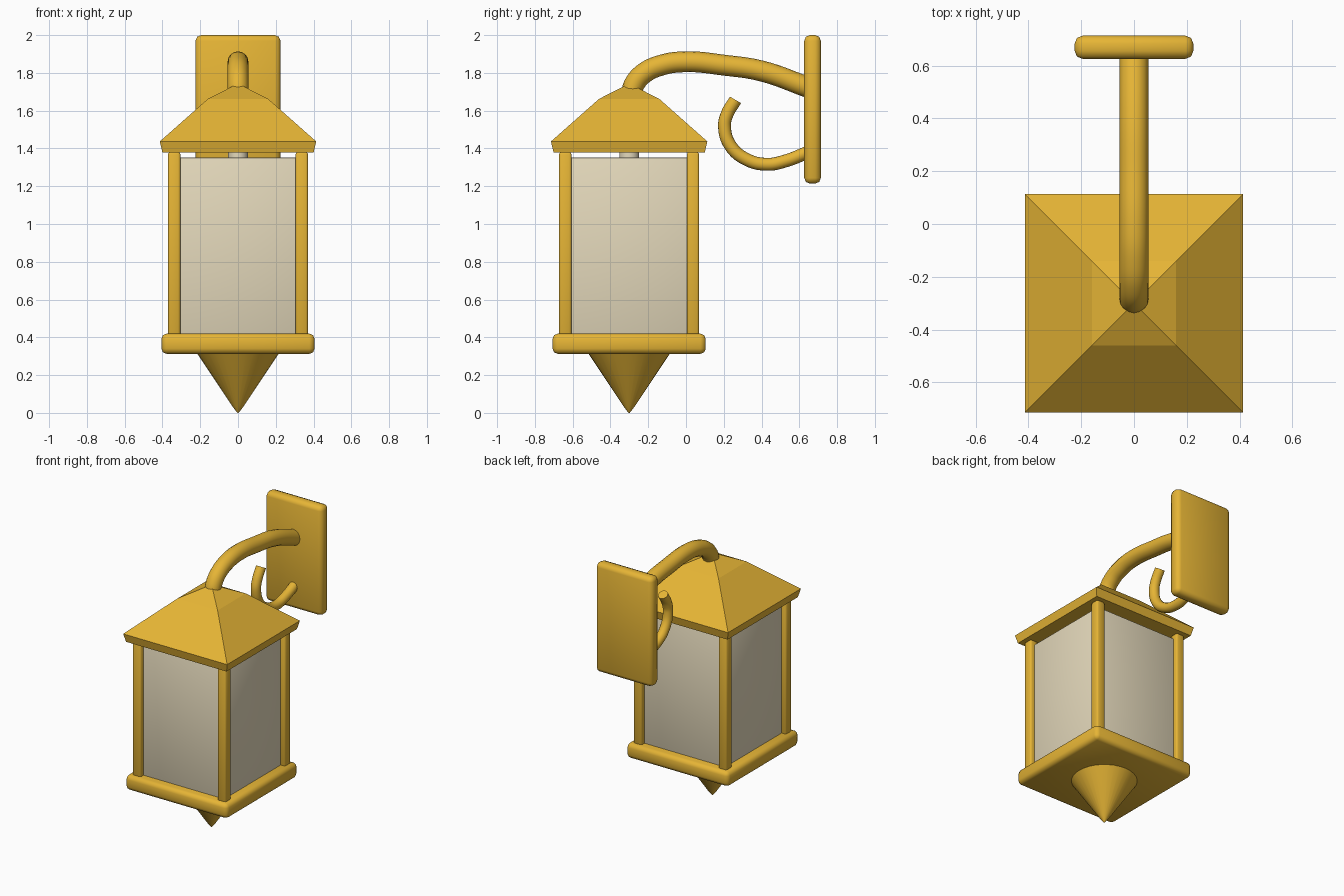
import bpy
import bmesh
from math import cos, sin, pi, sqrt, radians

cube = bpy.data.objects.get("Cube")
if cube:
    bpy.data.objects.remove(cube, do_unlink=True)

LY = -0.301  # lantern axis


def material(name, rgb):
    m = bpy.data.materials.new(name)
    m.use_nodes = True
    m.diffuse_color = (*rgb, 1)
    m.node_tree.nodes["Principled BSDF"].inputs["Base Color"].default_value = (*rgb, 1)
    return m


BRASS = material("brass", (0.79, 0.46, 0.036))
GLASS = material("cream glass", (0.78, 0.695, 0.5))


def activate(obj):
    bpy.ops.object.select_all(action='DESELECT')
    obj.select_set(True)
    bpy.context.view_layer.objects.active = obj


def add_mesh(name, bm, mat):
    bmesh.ops.recalc_face_normals(bm, faces=bm.faces)
    mesh = bpy.data.meshes.new(name)
    bm.to_mesh(mesh)
    bm.free()
    obj = bpy.data.objects.new(name, mesh)
    bpy.context.collection.objects.link(obj)
    mesh.materials.append(mat)
    return obj


def soft_box(name, center, size, bevel, mat):
    """Box with rounded, fully smooth edges."""
    bm = bmesh.new()
    bmesh.ops.create_cube(bm, size=1)
    bmesh.ops.scale(bm, vec=size, verts=bm.verts)
    bmesh.ops.translate(bm, vec=center, verts=bm.verts)
    bmesh.ops.bevel(bm, geom=bm.edges[:], offset=bevel, segments=2,
                    profile=0.5, affect='EDGES')
    for f in bm.faces:
        f.smooth = True
    return add_mesh(name, bm, mat)


def stacked(name, profile, sides, mat, square=False):
    """Closed solid from (half width, z) rings about the lantern axis."""
    bm = bmesh.new()
    rings = []
    for r, z in profile:
        k = r * sqrt(2) if square else r
        off = pi / 4 if square else 0
        rings.append([bm.verts.new((k * cos(off + 2 * pi * i / sides),
                                    LY + k * sin(off + 2 * pi * i / sides), z))
                      for i in range(sides)])
    for a, b in zip(rings, rings[1:]):
        for i in range(sides):
            j = (i + 1) % sides
            bm.faces.new((a[i], a[j], b[j], b[i]))
    bm.faces.new(rings[0])
    bm.faces.new(rings[-1])
    obj = add_mesh(name, bm, mat)
    if not square:
        activate(obj)
        bpy.ops.object.shade_smooth_by_angle(angle=radians(35))


def tube(name, points, radius, mat):
    """Round bar along a smooth path of (y, z) points."""
    cu = bpy.data.curves.new(name, 'CURVE')
    cu.dimensions = '3D'
    cu.bevel_depth = radius
    cu.bevel_resolution = 6
    cu.resolution_u = 8
    cu.use_fill_caps = True
    sp = cu.splines.new('BEZIER')
    sp.bezier_points.add(len(points) - 1)
    for bp, (y, z) in zip(sp.bezier_points, points):
        bp.co = (0, y, z)
        bp.handle_left_type = bp.handle_right_type = 'AUTO'
    cu.materials.append(mat)
    obj = bpy.data.objects.new(name, cu)
    bpy.context.collection.objects.link(obj)
    activate(obj)
    bpy.ops.object.convert(target='MESH')
    bpy.ops.object.shade_smooth_by_angle(angle=radians(40))


# Wall plate
soft_box("wall_plate", (0, 0.67, 1.607), (0.45, 0.088, 0.786), 0.03, BRASS)

# Curved bars on the plate
tube("support_arm", [(-0.29, 1.675), (-0.276, 1.735), (-0.225, 1.796), (-0.13, 1.841),
                     (0, 1.859), (0.2, 1.841), (0.4, 1.81), (0.66, 1.718)], 0.055, BRASS)
tube("lower_hook", [(0.262, 1.657), (0.217, 1.58), (0.204, 1.515), (0.235, 1.415),
                    (0.32, 1.342), (0.43, 1.316), (0.53, 1.335), (0.65, 1.382)],
     0.034, BRASS)

# Roof with a flared edge and two slopes
stacked("roof", [(0.4, 1.378), (0.414, 1.437), (0.16, 1.662), (0.025, 1.731), (0.01, 1.735)],
        4, BRASS, square=True)

# Lantern body, its corners sunk into the posts
soft_box("glass_body", (0, LY, 0.87), (0.674, 0.674, 0.962), 0.006, GLASS)
stacked("lamp_stem", [(0.052, 1.3), (0.052, 1.4)], 24, GLASS)
for sx, side in ((1, "left"), (-1, "right")):
    for sy, end in ((-1, "front"), (1, "back")):
        soft_box(f"{end}_{side}_post", (sx * 0.338, LY + sy * 0.338, 0.88),
                 (0.066, 0.066, 1.0), 0.012, BRASS)

# Base tray and pointed finial
soft_box("base_tray", (0, LY, 0.366), (0.811, 0.811, 0.107), 0.028, BRASS)
stacked("finial", [(0.003, 0), (0.012, 0.011), (0.032, 0.038), (0.22, 0.32)], 32, BRASS)
